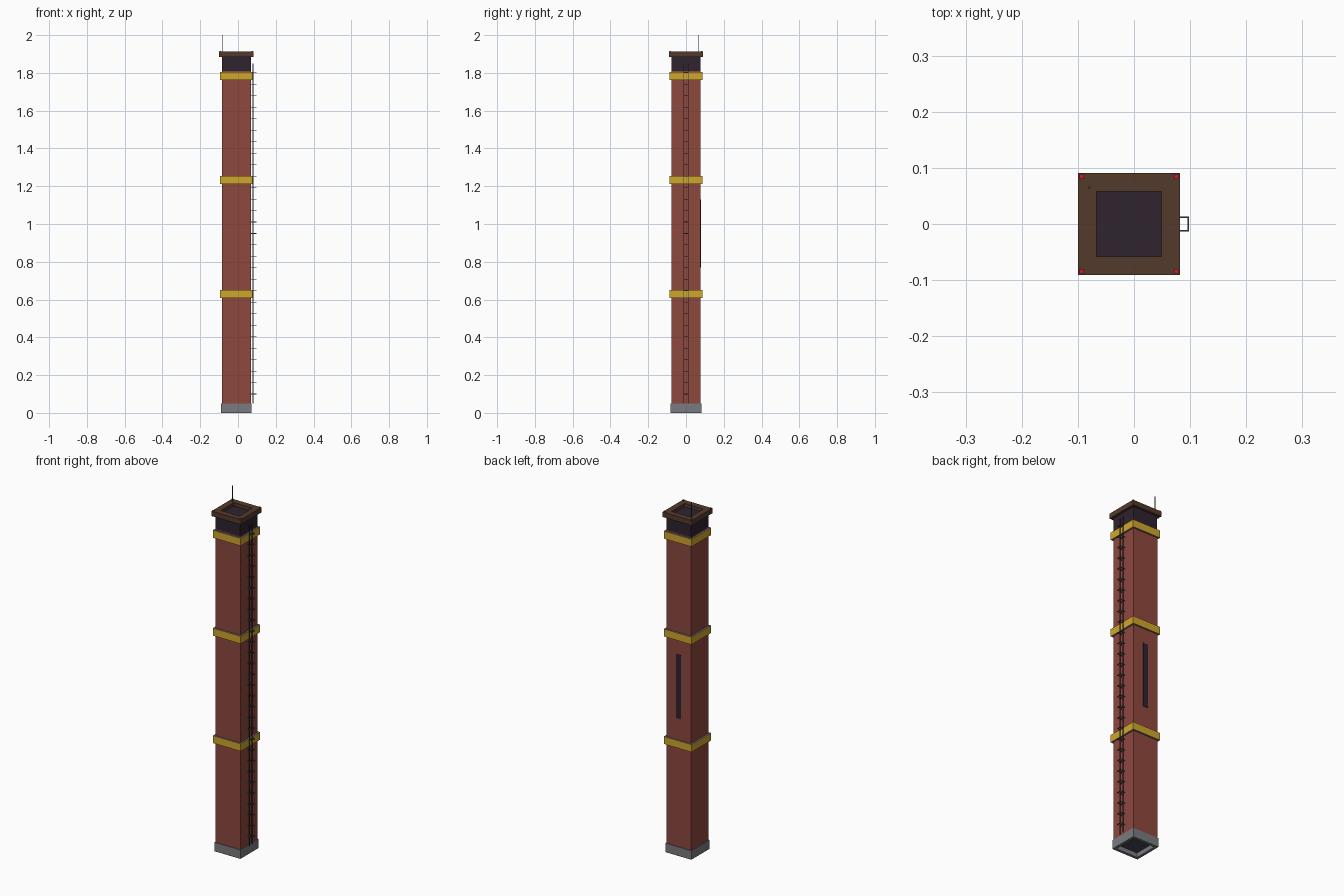
import bpy, bmesh

if "Cube" in bpy.data.objects:
    bpy.data.objects.remove(bpy.data.objects["Cube"])

CX = -0.009  # chimney axis in x (ladder overhang shifts it)


def material(name, rgb):
    """Flat material from sRGB 0-255."""
    m = bpy.data.materials.new(name)
    lin = [(c / 255 / 12.92) if c / 255 < 0.04045 else ((c / 255 + 0.055) / 1.055) ** 2.4 for c in rgb]
    m.diffuse_color = (*lin, 1)
    m.use_nodes = True
    m.node_tree.nodes["Principled BSDF"].inputs["Base Color"].default_value = m.diffuse_color
    return m


BRICK = material("brick red", (142, 72, 62))
SOOT = material("soot purple", (47, 35, 47))
BROWN = material("cap brown", (84, 58, 45))
GREY = material("concrete grey", (122, 123, 128))
YELLOW = material("band yellow", (208, 166, 44))
STEEL = material("dark steel", (66, 72, 79))
RED = material("lamp red", (205, 32, 42))


def finish(bm, name, *mats):
    bmesh.ops.recalc_face_normals(bm, faces=bm.faces)
    me = bpy.data.meshes.new(name)
    bm.to_mesh(me)
    bm.free()
    for m in mats:
        me.materials.append(m)
    ob = bpy.data.objects.new(name, me)
    bpy.context.collection.objects.link(ob)
    return ob


def add_box(bm, x0, x1, y0, y1, z0, z1):
    vs = bmesh.ops.create_cube(bm, size=1)["verts"]
    for v in vs:
        v.co = (x1 if v.co.x > 0 else x0, y1 if v.co.y > 0 else y0, z1 if v.co.z > 0 else z0)


def block(name, half, z0, z1, mat):
    bm = bmesh.new()
    add_box(bm, CX - half, CX + half, -half, half, z0, z1)
    return finish(bm, name, mat)


def ring(name, outer, inner, z0, z1, side, flat=None):
    """Square ring; horizontal faces may take a second material."""
    bm = bmesh.new()
    loops = [[bm.verts.new((CX + sx * h, sy * h, z)) for sx, sy in ((-1, -1), (1, -1), (1, 1), (-1, 1))]
             for h, z in ((outer, z0), (outer, z1), (inner, z1), (inner, z0))]
    for k in range(4):
        a, b = loops[k], loops[(k + 1) % 4]
        for i in range(4):
            j = (i + 1) % 4
            f = bm.faces.new((a[i], a[j], b[j], b[i]))
            f.material_index = 1 if flat and k in (1, 3) else 0
    return finish(bm, name, *([side, flat] if flat else [side]))


# Base, shaft and flue
ring("base_plinth", 0.081, 0.066, 0, 0.05, GREY)
block("base_floor", 0.067, 0.025, 0.045, STEEL)
block("shaft", 0.077, 0.04, 1.81, BRICK)
block("flue", 0.0765, 1.81, 1.893, SOOT)

# Cap frame
ring("cap", 0.091, 0.058, 1.884, 1.912, BROWN)

# Painted bands
for i, (z0, z1) in enumerate(((0.608, 0.65), (1.212, 1.254), (1.762, 1.804))):
    ring(f"band_{i + 1}", 0.0865, 0.07, z0, z1, YELLOW, GREY)

# Dark slot on the back face
bm = bmesh.new()
add_box(bm, CX - 0.015, CX + 0.015, 0.075, 0.079, 0.77, 1.13)
finish(bm, "back_slot", SOOT)

# Warning lamps on the cap corners
bm = bmesh.new()
for sx in (-1, 1):
    for sy in (-1, 1):
        x, y = CX + sx * 0.084, sy * 0.084
        add_box(bm, x - 0.004, x + 0.004, y - 0.004, y + 0.004, 1.91, 1.916)
finish(bm, "warning_lamps", RED)

# Ladder rails
bm = bmesh.new()
for s in (-1, 1):
    add_box(bm, 0.078, 0.082, s * 0.012 - 0.0015, s * 0.012 + 0.0015, 0.05, 1.85)
finish(bm, "ladder_rails", STEEL)

# Ladder rungs with thin safety hoops
bm = bmesh.new()
for i in range(29):
    z = 0.1 + 0.0607 * i
    z0, z1 = z - 0.0015, z + 0.0015
    add_box(bm, 0.0785, 0.0815, -0.012, 0.012, z0, z1)
    add_box(bm, 0.0955, 0.098, -0.013, 0.013, z0, z1)
    for s in (-1, 1):
        add_box(bm, 0.066, 0.0965, s * 0.012 - 0.001, s * 0.012 + 0.001, z0, z1)
finish(bm, "ladder_rungs", STEEL)

# Lightning rod
bm = bmesh.new()
add_box(bm, -0.0815, -0.0785, 0.0635, 0.0665, 1.9, 2.0)
finish(bm, "lightning_rod", STEEL)
